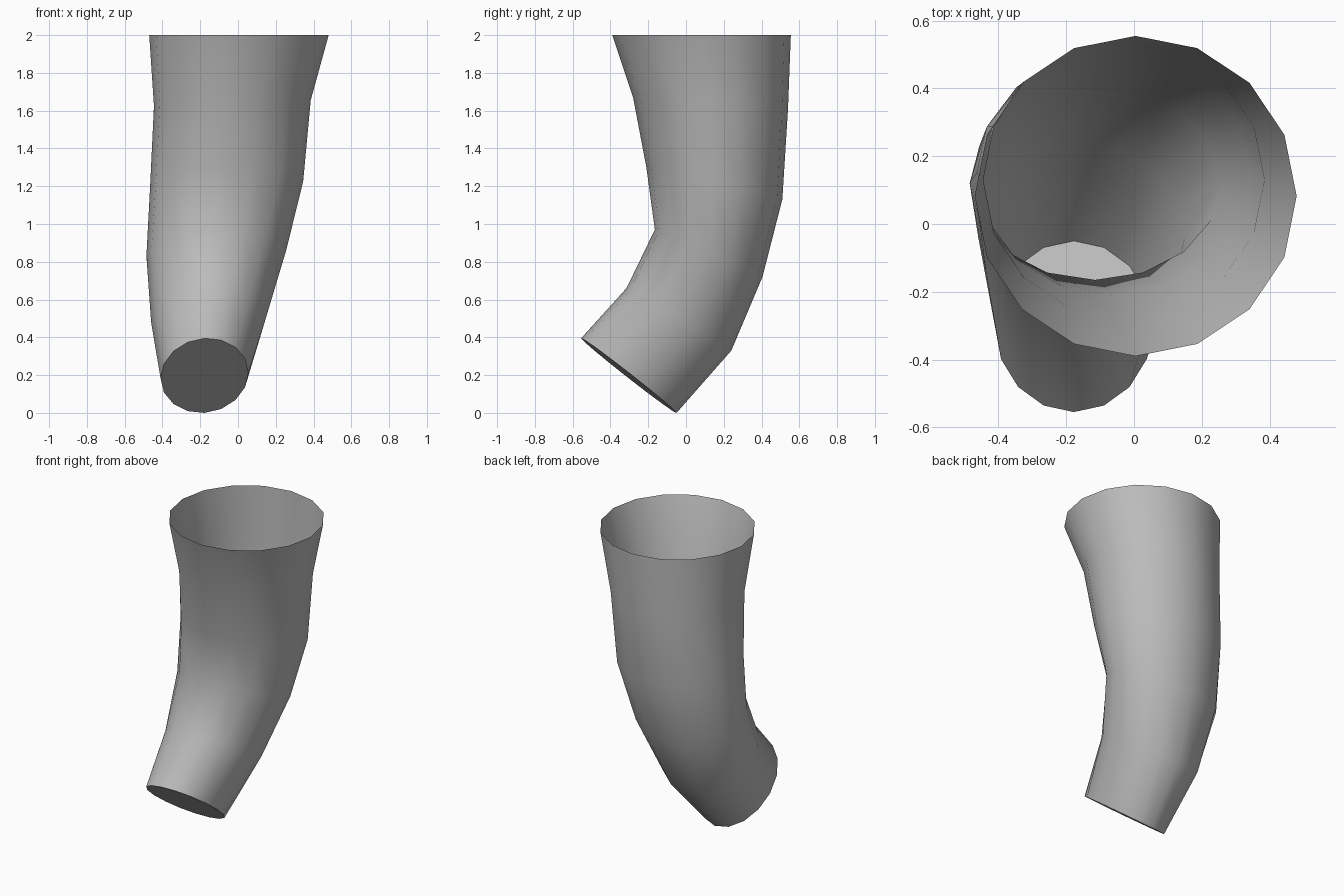
import bpy, bmesh, math
from mathutils import Vector

cube = bpy.data.objects.get("Cube")
if cube:
    bpy.data.objects.remove(cube, do_unlink=True)

SIDES = 16
# Each ring: front (y, z), back (y, z), right x, left x, sideways tilt
RINGS = [
    ((-0.39, 2.00), (0.555, 2.00), -0.47, 0.48, 0.0),
    ((-0.28, 1.67), (0.54, 1.61), -0.445, 0.385, 0.015),
    ((-0.21, 1.30), (0.51, 1.13), -0.465, 0.345, 0.01),
    ((-0.165, 0.97), (0.405, 0.72), -0.485, 0.255, 0.015),
    ((-0.315, 0.66), (0.24, 0.33), -0.46, 0.15, 0.015),
    ((-0.555, 0.395), (-0.05, 0.0), -0.41, 0.055, 0.015),
]

grey = bpy.data.materials.new("grey cloth")
grey.use_nodes = True
colour = (0.5, 0.5, 0.5, 1)
grey.diffuse_color = colour
grey.node_tree.nodes["Principled BSDF"].inputs["Base Color"].default_value = colour


def add_ring(bm, front, back, x_right, x_left, tilt):
    """Tilted ellipse spanned by its front, back, right and left points."""
    cx = (x_right + x_left) / 2
    f, b = Vector((cx, *front)), Vector((cx, *back))
    centre, depth = (f + b) / 2, (b - f) / 2
    width = Vector(((x_left - x_right) / 2, 0, tilt))
    angles = [math.tau * i / SIDES for i in range(SIDES)]
    return [bm.verts.new(centre + width * math.cos(a) + depth * math.sin(a))
            for a in angles]


# Bent tube, open at the top and capped at the narrow end
bm = bmesh.new()
loops = [add_ring(bm, *ring) for ring in RINGS]
for upper, lower in zip(loops, loops[1:]):
    for i in range(SIDES):
        j = (i + 1) % SIDES
        bm.faces.new((upper[i], lower[i], lower[j], upper[j]))
bm.faces.new(list(reversed(loops[-1])))

mesh = bpy.data.meshes.new("bent_sleeve")
bm.to_mesh(mesh)
bm.free()
mesh.materials.append(grey)
sleeve = bpy.data.objects.new("bent_sleeve", mesh)
bpy.context.collection.objects.link(sleeve)

# Smooth sides, crisp cap edge
bpy.ops.object.select_all(action='DESELECT')
sleeve.select_set(True)
bpy.context.view_layer.objects.active = sleeve
bpy.ops.object.shade_smooth_by_angle(angle=math.radians(50))
